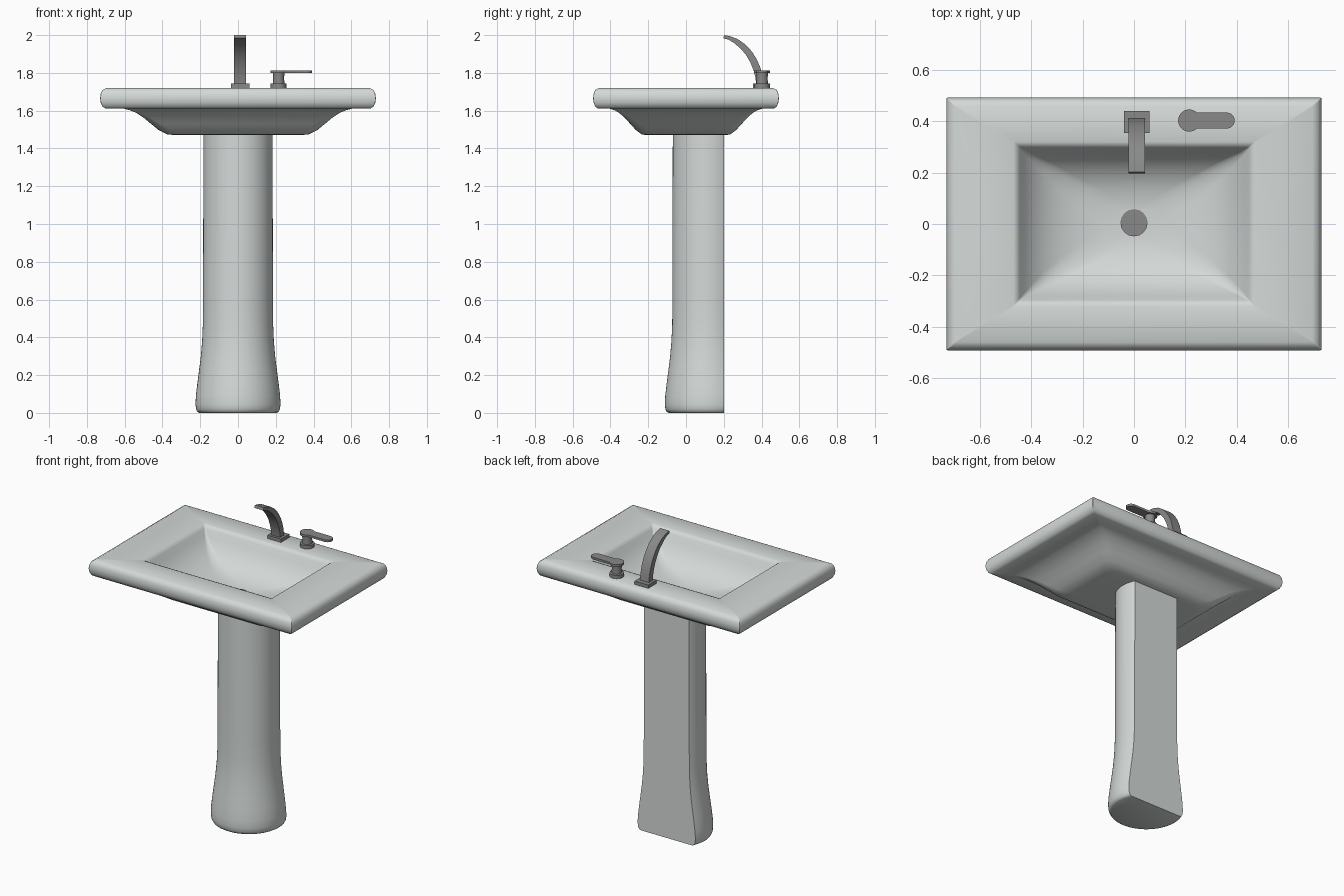
import bpy, math

if "Cube" in bpy.data.objects:
    bpy.data.objects.remove(bpy.data.objects["Cube"])


def material(name, col):
    m = bpy.data.materials.new(name)
    m.diffuse_color = (*col, 1)
    m.use_nodes = True
    m.node_tree.nodes["Principled BSDF"].inputs["Base Color"].default_value = m.diffuse_color
    return m


ceramic = material("pale_ceramic", (0.66, 0.70, 0.69))
metal = material("grey_metal", (0.25, 0.25, 0.25))


def make(name, verts, faces, mat, angle=40):
    me = bpy.data.meshes.new(name)
    me.from_pydata(verts, [], faces)
    me.materials.append(mat)
    ob = bpy.data.objects.new(name, me)
    bpy.context.collection.objects.link(ob)
    bpy.ops.object.select_all(action='DESELECT')
    ob.select_set(True)
    bpy.context.view_layer.objects.active = ob
    bpy.ops.object.mode_set(mode='EDIT')
    bpy.ops.mesh.select_all(action='SELECT')
    bpy.ops.mesh.normals_make_consistent(inside=False)
    bpy.ops.object.mode_set(mode='OBJECT')
    bpy.ops.object.shade_smooth_by_angle(angle=math.radians(angle))
    return ob


def loft(name, rings, mat, angle=40):
    """Skin a list of equal-length closed rings and cap both ends."""
    n = len(rings[0])
    verts = [v for r in rings for v in r]
    faces = [(i * n + j, i * n + (j + 1) % n, (i + 1) * n + (j + 1) % n, (i + 1) * n + j)
             for i in range(len(rings) - 1) for j in range(n)]
    faces += [tuple(range(n))[::-1], tuple(range(len(verts) - n, len(verts)))]
    return make(name, verts, faces, mat, angle)


def round_rect(hx, hy, z, r, k=6):
    pts = []
    for q, (sx, sy) in enumerate([(1, 1), (-1, 1), (-1, -1), (1, -1)]):
        for i in range(k):
            a = math.pi / 2 * (q + i / (k - 1))
            pts.append((sx * (hx - r) + r * math.cos(a), sy * (hy - r) + r * math.sin(a), z))
    return pts


def circle(cx, cy, r, z, n=32):
    return [(cx + r * math.cos(2 * math.pi * i / n), cy + r * math.sin(2 * math.pi * i / n), z)
            for i in range(n)]


def extrude_z(name, pts, z0, z1, mat):
    return loft(name, [[(x, y, z) for x, y in pts] for z in (z0, z1)], mat)


# basin: underside, rounded rim, flat deck, then down into the bowl
profile = [
    (0.33, 0.21, 1.47, 0.08), (0.375, 0.235, 1.475, 0.07), (0.42, 0.265, 1.497, 0.06),
    (0.46, 0.295, 1.53, 0.05), (0.50, 0.325, 1.563, 0.035), (0.54, 0.355, 1.589, 0.02),
    (0.575, 0.38, 1.603, 0.01), (0.605, 0.405, 1.611, 0.005), (0.70, 0.465, 1.611, 0.004),
    (0.717, 0.48, 1.621, 0.004), (0.727, 0.489, 1.642, 0.004), (0.73, 0.492, 1.665, 0.004),
    (0.727, 0.489, 1.69, 0.004), (0.717, 0.48, 1.71, 0.004), (0.695, 0.46, 1.721, 0.004),
    (0.47, 0.32, 1.721, 0.004), (0.456, 0.306, 1.716, 0.004), (0.445, 0.296, 1.70, 0.006),
    (0.425, 0.28, 1.665, 0.015), (0.395, 0.26, 1.625, 0.03), (0.35, 0.23, 1.585, 0.045),
    (0.29, 0.19, 1.55, 0.06), (0.21, 0.14, 1.524, 0.07), (0.12, 0.08, 1.511, 0.07),
    (0.05, 0.05, 1.508, 0.049)]
loft("basin", [round_rect(*p) for p in profile], ceramic, 50)

# pedestal: round column with the back sliced flat
BACK, CY = 0.20, 0.113


def d_section(r, z, n=40):
    a0 = math.asin((BACK - CY) / r)
    sweep = math.pi + 2 * a0
    return [(r * math.cos(a0 - sweep * i / n), CY + r * math.sin(a0 - sweep * i / n), z)
            for i in range(n + 1)]


column = [(0.205, 0), (0.215, 0.006), (0.222, 0.02), (0.225, 0.045), (0.223, 0.09),
          (0.216, 0.15), (0.207, 0.22), (0.197, 0.3), (0.190, 0.38), (0.186, 0.47),
          (0.185, 0.6), (0.183, 1.475)]
loft("pedestal", [d_section(r, z) for r, z in column], ceramic, 40)

# drain
loft("drain", [circle(0, 0.005, 0.053, z, 16) for z in (1.50, 1.514)], metal)

# tap base plate and arched spout
TX = 0.011
extrude_z("tap_plate", [(TX - 0.049, 0.355), (TX + 0.049, 0.355), (TX + 0.049, 0.441),
                        (TX - 0.049, 0.441)], 1.72, 1.743, metal)
arch = [(0.371, 0.412, 1.74, 1.74), (0.368, 0.405, 1.775, 1.785), (0.357, 0.393, 1.815, 1.83),
        (0.341, 0.374, 1.855, 1.873), (0.319, 0.348, 1.893, 1.914), (0.290, 0.315, 1.928, 1.950),
        (0.255, 0.274, 1.958, 1.979), (0.226, 0.237, 1.975, 1.993), (0.197, 0.203, 1.984, 2.0)]
loft("spout", [[(TX - 0.032, a, za), (TX + 0.032, a, za), (TX + 0.032, b, zb),
                (TX - 0.032, b, zb)] for a, b, za, zb in arch], metal)

# handle: flared stem with a flat lever
HX, HY = 0.215, 0.403
loft("handle_stem", [circle(HX, HY, r, z) for r, z in
                     [(0.042, 1.72), (0.042, 1.743), (0.031, 1.745), (0.029, 1.77),
                      (0.031, 1.80)]], metal)
a0 = math.asin(0.031 / 0.043)
lever = [(HX + 0.043 * math.cos(a), HY + 0.043 * math.sin(a))
         for a in [a0 + (2 * math.pi - 2 * a0) * i / 24 for i in range(25)]]
lever += [(0.361 + 0.031 * math.cos(a), HY + 0.031 * math.sin(a))
          for a in [-math.pi / 2 + math.pi * i / 12 for i in range(13)]]
extrude_z("handle_lever", lever, 1.799, 1.813, metal)
